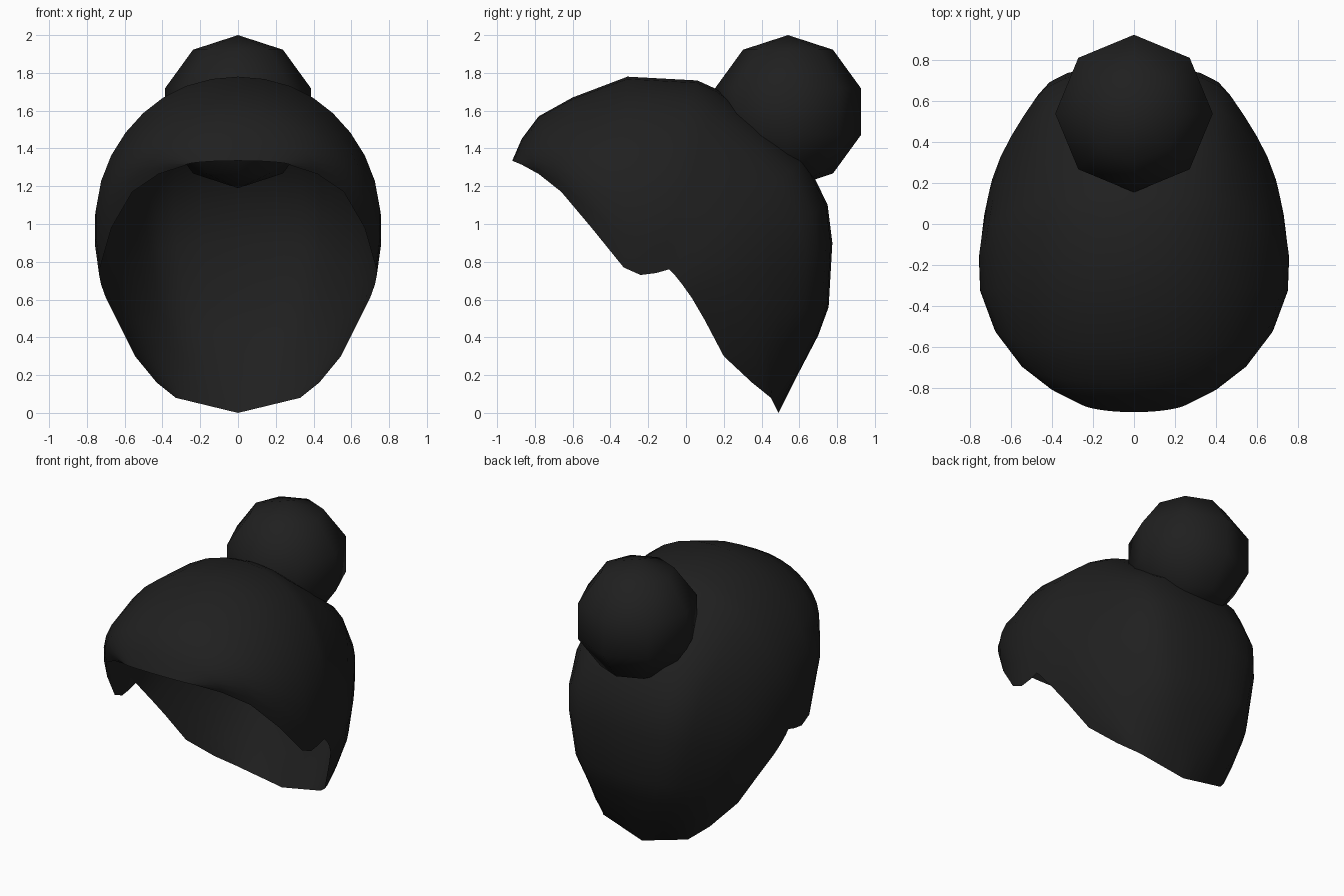
import bpy, bmesh, math

if "Cube" in bpy.data.objects:
    bpy.data.objects.remove(bpy.data.objects["Cube"])

dark = bpy.data.materials.new("soft black hair")
dark.diffuse_color = (0.014, 0.014, 0.014, 1)
dark.use_nodes = True
dark.node_tree.nodes["Principled BSDF"].inputs["Base Color"].default_value = dark.diffuse_color


def finish(name, bm):
    mesh = bpy.data.meshes.new(name)
    bm.to_mesh(mesh)
    bm.free()
    mesh.materials.append(dark)
    for p in mesh.polygons:
        p.use_smooth = True
    obj = bpy.data.objects.new(name, mesh)
    bpy.context.collection.objects.link(obj)
    return obj


# Hair cap: ribs run over the head from the centre line (y, z)
# down to the open rim (y, z, half width);
# the last pair is the fullness at the side and near the centre line
RIBS = [
    ((-.92, 1.335), (-.86, 1.31, .28), (0, 0)),
    ((-.87, 1.45), (-.78, 1.265, .42), (.05, 0)),
    ((-.78, 1.57), (-.66, 1.17, .56), (.1, .1)),
    ((-.60, 1.67), (-.50, .98, .67), (.2, .15)),
    ((-.31, 1.78), (-.33, .77, .73), (.28, .2)),
    ((.06, 1.76), (-.24, .73, .735), (.28, .2)),
    ((.17, 1.71), (-.16, .74, .735), (.22, .3)),
    ((.40, 1.53), (-.09, .76, .735), (.12, .5)),
    ((.63, 1.35), (-.06, .73, .735), (.05, .65)),
    ((.75, 1.10), (-.02, .68, .725), (.02, .75)),
    ((.775, .90), (.03, .61, .70), (0, .75)),
    ((.755, .56), (.10, .49, .64), (0, .6)),
    ((.70, .41), (.20, .30, .545), (0, .4)),
    ((.59, .20), (.35, .16, .43), (0, .2)),
    ((.49, .00), (.45, .08, .33), (0, 0)),
]
STEPS = 10  # spans on each side of the centre line

bm = bmesh.new()
rows = []
for (my, mz), (ry, rz, w), (side, mid) in RIBS:
    row = []
    for i in range(-STEPS, STEPS + 1):
        t = i / STEPS * math.pi / 2
        s, c = math.sin(t), math.cos(t)
        x = w * s * (1 + side * abs(s) * c + mid * c ** 8)
        if mz == 0:  # the nape edge is a shallow V
            c = 1 - abs(s)
        row.append(bm.verts.new((x, ry + (my - ry) * c, rz + (mz - rz) * c)))
    rows.append(row)
for a, b in zip(rows, rows[1:]):
    for i in range(2 * STEPS):
        bm.faces.new((a[i], a[i + 1], b[i + 1], b[i]))
finish("hair_cap", bm)

# Round bun on the upper back of the head
bm = bmesh.new()
bmesh.ops.create_uvsphere(bm, u_segments=8, v_segments=5, radius=0.405)
bun = finish("hair_bun", bm)
bun.location = (0, 0.54, 1.595)
